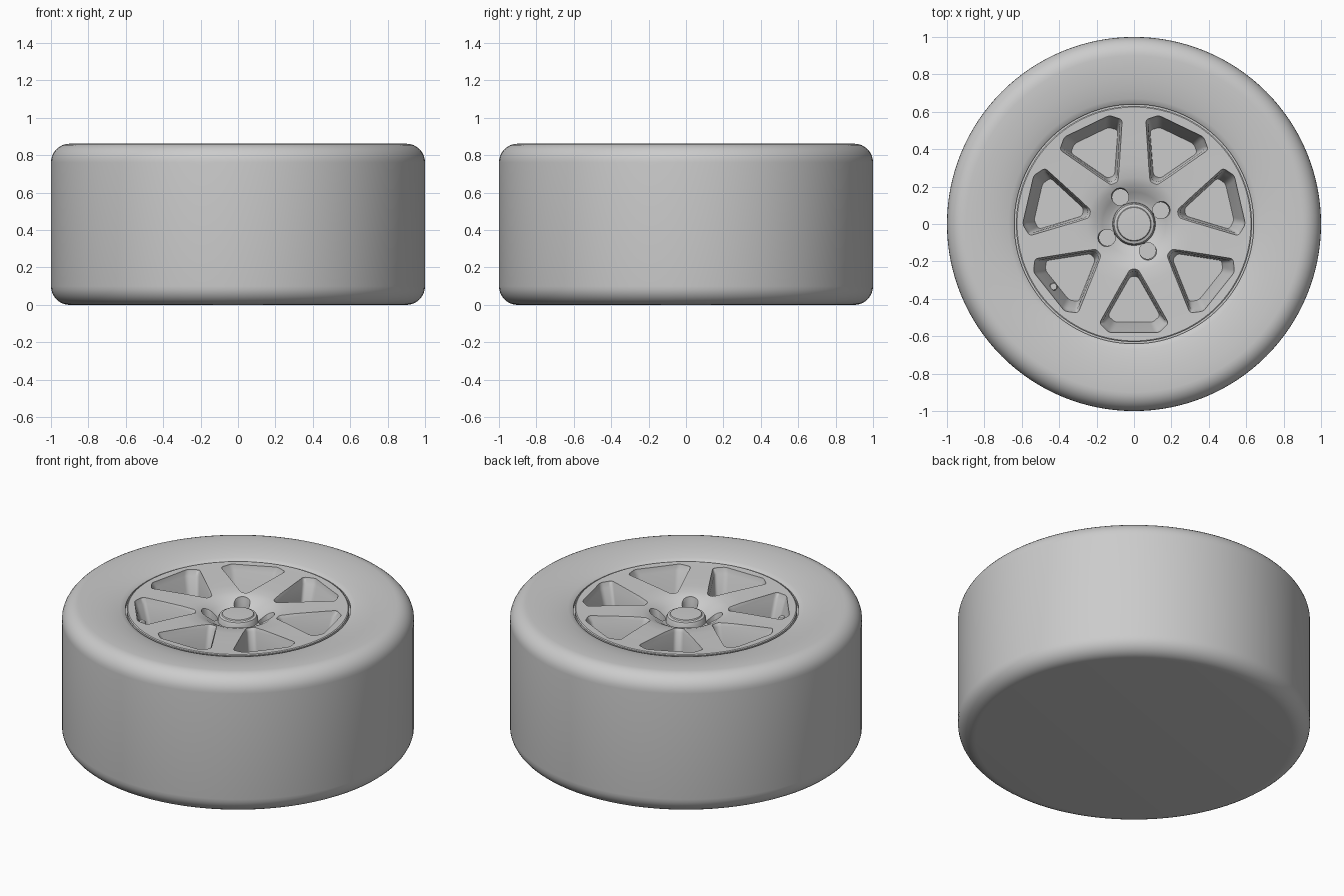
import bpy, bmesh
from math import sin, cos, pi, radians
from mathutils import Vector, Matrix

if "Cube" in bpy.data.objects:
    bpy.data.objects.remove(bpy.data.objects["Cube"], do_unlink=True)

grey = bpy.data.materials.new("plain grey")
grey.use_nodes = True
grey.diffuse_color = (0.6, 0.6, 0.6, 1)
grey.node_tree.nodes["Principled BSDF"].inputs["Base Color"].default_value = (0.6, 0.6, 0.6, 1)


def finish(name, bm):
    bmesh.ops.remove_doubles(bm, verts=bm.verts, dist=1e-5)
    bmesh.ops.recalc_face_normals(bm, faces=bm.faces)
    mesh = bpy.data.meshes.new(name)
    bm.to_mesh(mesh)
    bm.free()
    mesh.materials.append(grey)
    obj = bpy.data.objects.new(name, mesh)
    bpy.context.collection.objects.link(obj)
    return obj


def lathe(name, profile, steps=128, at=(0, 0)):
    """Closed solid turned from (radius, height) points around a vertical axis."""
    bm = bmesh.new()
    vs = [bm.verts.new((r, 0, z)) for r, z in profile]
    es = [bm.edges.new(p) for p in zip(vs, vs[1:])]
    bmesh.ops.spin(bm, geom=vs + es, cent=(0, 0, 0), axis=(0, 0, 1),
                   angle=2 * pi, steps=steps)
    bmesh.ops.translate(bm, verts=bm.verts, vec=(at[0], at[1], 0))
    return finish(name, bm)


def rounded(points, cut, steps=5):
    """Polygon with each corner replaced by a small curve."""
    out = []
    pts = [Vector(p) for p in points]
    for i, p in enumerate(pts):
        a = p + (pts[i - 1] - p).normalized() * cut
        b = p + (pts[(i + 1) % len(pts)] - p).normalized() * cut
        for k in range(steps + 1):
            t = k / steps
            out.append(a * (1 - t) ** 2 + p * 2 * t * (1 - t) + b * t * t)
    return out


def window_cutter(name, angle):
    """Tapered spoke opening lofted through stacked outlines."""
    # height, inner radius, shoulder radius, outer radius, half width
    levels = [(0.90, 0.225, 0.535, 0.585, 0.19),
              (0.825, 0.235, 0.53, 0.58, 0.185),
              (0.80, 0.255, 0.522, 0.57, 0.168),
              (0.64, 0.28, 0.49, 0.525, 0.14)]
    bm = bmesh.new()
    rings = []
    for z, inner, shoulder, outer, half in levels:
        shape = rounded([(inner, -0.02), (shoulder, -half), (outer, -half * 0.72),
                         (outer, half * 0.72), (shoulder, half), (inner, 0.02)], 0.018)
        rings.append([bm.verts.new((p.x, p.y, z)) for p in shape])
    n = len(rings[0])
    for lo, hi in zip(rings, rings[1:]):
        for i in range(n):
            bm.faces.new((lo[i], lo[(i + 1) % n], hi[(i + 1) % n], hi[i]))
    bm.faces.new(rings[0])
    bm.faces.new(rings[-1])
    bm.transform(Matrix.Rotation(angle, 4, "Z"))
    return finish(name, bm)


def corner(cx, cz, radius, start, steps=8):
    return [(cx + radius * cos(start + pi / 2 * k / steps),
             cz + radius * sin(start + pi / 2 * k / steps)) for k in range(steps + 1)]


# Tyre: closed flat back, rounded shoulders, sidewall sloping in to the rim
tyre = lathe("tyre", [(0, 0)] + corner(0.9, 0.1, 0.1, -pi / 2)
             + corner(0.9, 0.762, 0.1, 0)
             + [(0.84, 0.861), (0.78, 0.857), (0.72, 0.849), (0.67, 0.838),
                (0.644, 0.83), (0.64, 0.826), (0.64, 0.55), (0, 0.55)])

# Rim: solid disc with edge groove, spoke face and hub dish
rim = lathe("rim", [(0, 0.5), (0.65, 0.5), (0.65, 0.808), (0.631, 0.808),
                    (0.631, 0.83), (0.625, 0.834), (0.58, 0.832), (0.45, 0.829),
                    (0.32, 0.825), (0.25, 0.82), (0.21, 0.808), (0.17, 0.785),
                    (0.135, 0.76), (0.10, 0.75), (0, 0.75)])

# Openings: seven spoke windows and four bolt holes
cutters = [window_cutter("window_cutter", radians(-90) + 2 * pi * k / 7) for k in range(7)]
for k in range(4):
    a = radians(27 + 90 * k)
    cutters.append(lathe("bolt_hole_cutter", [(0, 0.70), (0.044, 0.70), (0.044, 0.78),
                                              (0.05, 0.80), (0.05, 0.9), (0, 0.9)], 32,
                         (0.16 * cos(a), 0.16 * sin(a))))
bpy.context.view_layer.objects.active = rim
for c in cutters:
    mod = rim.modifiers.new("cut", "BOOLEAN")
    mod.operation = "DIFFERENCE"
    mod.solver = "EXACT"
    mod.object = c
    bpy.ops.object.modifier_apply(modifier=mod.name)
    bpy.data.objects.remove(c, do_unlink=True)

# Hub cap with a sloping collar
cap = lathe("hub_cap", [(0, 0.72), (0.118, 0.72), (0.113, 0.775), (0.106, 0.79),
                        (0.092, 0.794), (0.088, 0.80), (0, 0.803)], 64)

# Tyre valve inside one window
valve = lathe("valve_stem", [(0, 0.6), (0.022, 0.6), (0.022, 0.755), (0.017, 0.765),
                             (0, 0.765)], 24, (-0.43, -0.335))

# Smooth shading with crisp edges
bpy.ops.object.select_all(action="DESELECT")
for o in (tyre, rim, cap, valve):
    o.select_set(True)
bpy.context.view_layer.objects.active = tyre
bpy.ops.object.shade_smooth_by_angle(angle=radians(30))
